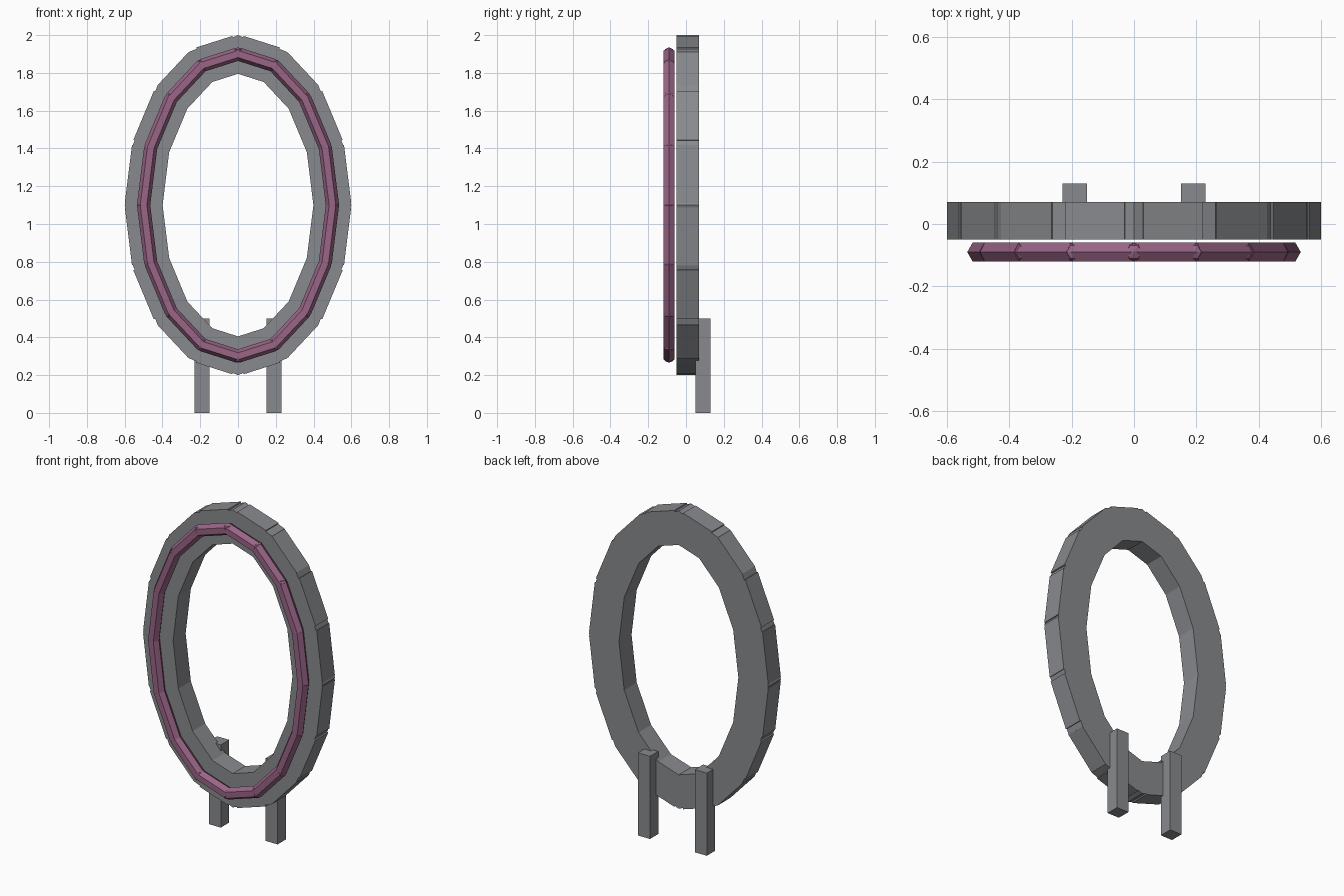
import bpy
import bmesh
import math
from mathutils import Matrix, Vector

SEGMENTS = 16
HALF_WIDTH, HALF_HEIGHT, CENTRE_Z = 0.5, 0.8, 1.1

if "Cube" in bpy.data.objects:
    bpy.data.objects.remove(bpy.data.objects["Cube"])


def make_material(name, color):
    mat = bpy.data.materials.new(name)
    mat.use_nodes = True
    mat.diffuse_color = color
    mat.node_tree.nodes["Principled BSDF"].inputs["Base Color"].default_value = color
    return mat


def finish(name, bm, mat):
    mesh = bpy.data.meshes.new(name)
    bm.to_mesh(mesh)
    bm.free()
    mesh.materials.append(mat)
    obj = bpy.data.objects.new(name, mesh)
    bpy.context.collection.objects.link(obj)
    return obj


def oval_points(y):
    """Corners of the oval path standing in the XZ plane."""
    angles = [2 * math.pi * i / SEGMENTS for i in range(SEGMENTS)]
    return [Vector((HALF_WIDTH * math.sin(a), y, CENTRE_Z + HALF_HEIGHT * math.cos(a)))
            for a in angles]


def segment_frames(points):
    """Matrix and length per chord: local X outward, local Y depth, local Z along."""
    for i, start in enumerate(points):
        end = points[(i + 1) % len(points)]
        along = (end - start).normalized()
        depth = Vector((0, 1, 0))
        basis = Matrix((depth.cross(along), depth, along)).transposed().to_4x4()
        yield Matrix.Translation((start + end) / 2) @ basis, (end - start).length


grey = make_material("stone grey", (0.25, 0.255, 0.27, 1))
mauve = make_material("mauve", (0.32, 0.13, 0.24, 1))

# Oval frame: one block per chord, with an eight-sided post at each corner
bm = bmesh.new()
path = oval_points(0.01)
for frame, length in segment_frames(path):
    bmesh.ops.create_cube(bm, size=1, matrix=frame @ Matrix.Diagonal((0.2, 0.12, length, 1)))
for point in path:
    turn = Matrix.Rotation(math.pi / 2, 4, "X")
    bmesh.ops.create_cone(bm, cap_ends=True, segments=8, radius1=0.1, radius2=0.1,
                          depth=0.12, matrix=Matrix.Translation(point) @ turn)
finish("oval_frame", bm, grey)

# Front tube: six-sided rods joined by small faceted balls
bm = bmesh.new()
path = oval_points(-0.09)
for frame, length in segment_frames(path):
    spin = Matrix.Rotation(math.pi / 2, 4, "Z")
    bmesh.ops.create_cone(bm, cap_ends=True, segments=6, radius1=0.035, radius2=0.035,
                          depth=length, matrix=frame @ spin)
for point in path:
    spin = Matrix.Rotation(math.pi / 2, 4, "Z")
    bmesh.ops.create_uvsphere(bm, u_segments=6, v_segments=4, radius=0.035,
                              matrix=Matrix.Translation(point) @ spin)
finish("front_tube", bm, mauve)

# Two square legs behind the frame
for side, name in ((1, "left_leg"), (-1, "right_leg")):
    bm = bmesh.new()
    place = Matrix.Translation((side * 0.19, 0.09, 0.25))
    bmesh.ops.create_cube(bm, size=1, matrix=place @ Matrix.Diagonal((0.08, 0.08, 0.5, 1)))
    finish(name, bm, grey)
